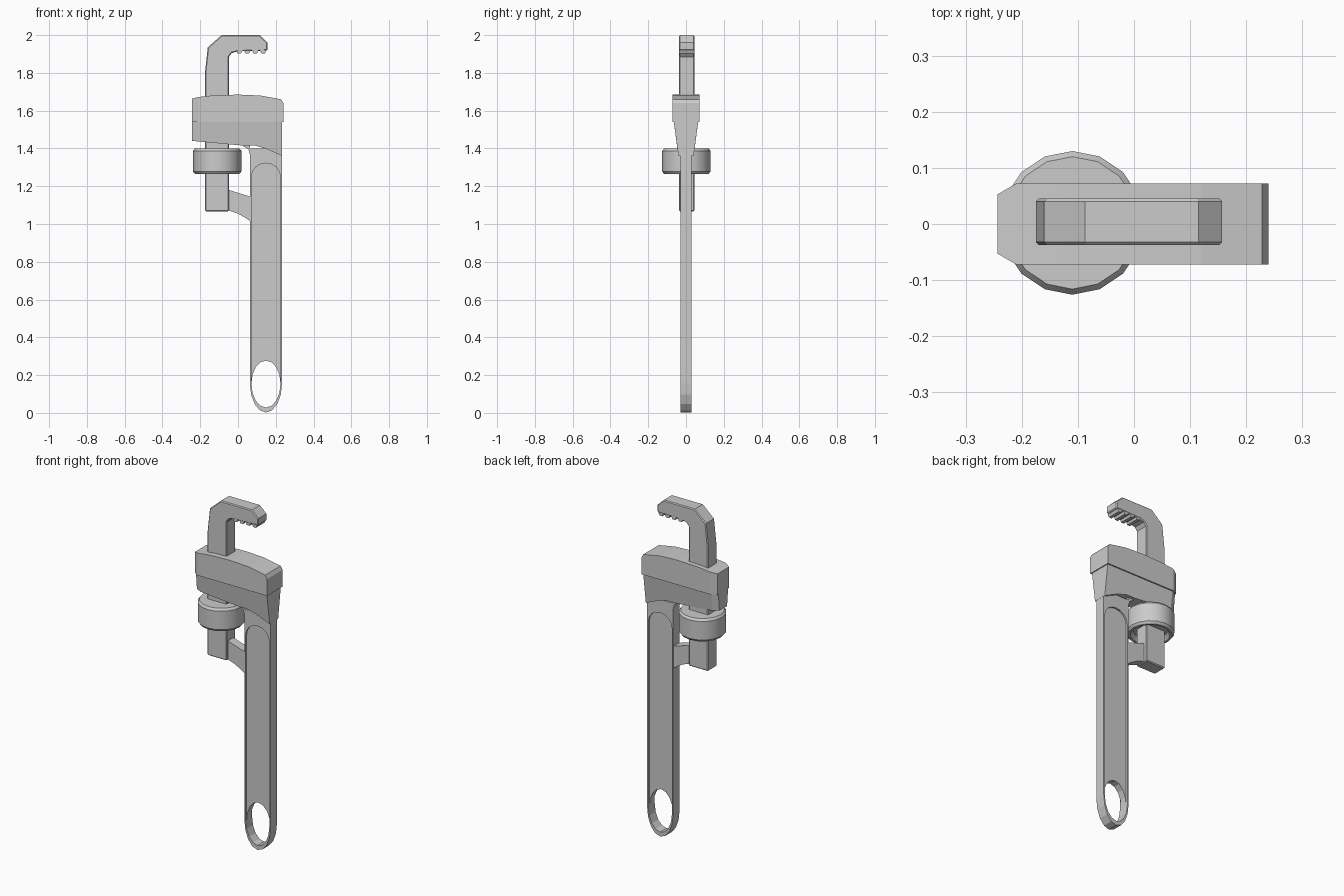
import bpy, bmesh, math
from math import sin, cos, pi

if "Cube" in bpy.data.objects:
    bpy.data.objects.remove(bpy.data.objects["Cube"])


def make(name, verts, faces):
    me = bpy.data.meshes.new(name)
    me.from_pydata(verts, [], faces)
    bm = bmesh.new()
    bm.from_mesh(me)
    bmesh.ops.recalc_face_normals(bm, faces=bm.faces)
    bm.to_mesh(me)
    bm.free()
    ob = bpy.data.objects.new(name, me)
    bpy.context.collection.objects.link(ob)
    return ob


def prism(name, pts, y0, y1):
    """Extrude an (x, z) outline between two y values."""
    n = len(pts)
    verts = [(x, y, z) for y in (y0, y1) for x, z in pts]
    faces = [list(range(n)), list(range(n, 2 * n))]
    faces += [[i, (i + 1) % n, n + (i + 1) % n, n + i] for i in range(n)]
    return make(name, verts, faces)


def columns(name, cols):
    """Loft along x; each column is (x, z low, half width low, z high, half width high)."""
    verts, faces = [], []
    for x, z0, w0, z1, w1 in cols:
        verts += [(x, -w0, z0), (x, w0, z0), (x, w1, z1), (x, -w1, z1)]
    for i in range(len(cols) - 1):
        a = 4 * i
        faces += [[a + k, a + (k + 1) % 4, a + 4 + (k + 1) % 4, a + 4 + k] for k in range(4)]
    e = len(verts) - 4
    faces += [[0, 1, 2, 3], [e, e + 1, e + 2, e + 3]]
    return make(name, verts, faces)


def ring(name, outer, inner, w):
    """Closed frame between two matched (x, z) loops, half thickness w."""
    n = len(outer)
    verts = [(x, y, z) for y in (-w, w) for loop in (outer, inner) for x, z in loop]
    faces = []
    for i in range(n):
        j = (i + 1) % n
        for a, b in ((0, n), (2 * n, 3 * n), (0, 2 * n), (n, 3 * n)):
            faces.append([a + i, a + j, b + j, b + i])
    return make(name, verts, faces)


def arc(cx, cz, rx, rz, a0, a1, n):
    return [(cx + rx * cos(a0 + (a1 - a0) * i / n), cz + rz * sin(a0 + (a1 - a0) * i / n))
            for i in range(n + 1)]


CX, N = 0.148, 8

# Handle frame, with a rounded lower end and arched upper end
outer = arc(CX, 0.155, 0.085, 0.153, pi, 2 * pi, N)
outer += [(CX + 0.085 - 0.17 * i / N, 1.40) for i in range(N + 1)]
inner_low = arc(CX, 0.155, 0.077, 0.127, pi, 2 * pi, N)
inner_top = arc(CX, 1.25, 0.077, 0.072, 0, pi, N)
ring("handle_frame", outer, inner_low + inner_top, 0.03)

# Recessed handle web, cut at the bottom by the hanging hole
hole_top = arc(CX, 0.155, 0.077, 0.122, pi, 0, N)
prism("handle_web", hole_top + inner_top, -0.02, 0.02)

# Neck fillet beside the head
prism("handle_neck", [(0.065, 1.36), (0.063, 1.45), (0.0, 1.45), (0.03, 1.41), (0.055, 1.395)],
      -0.03, 0.03)

# Head: thick upper block and tapered lower block
top = [(-0.243, 1.664, 0.053), (-0.21, 1.672, 0.072), (-0.13, 1.681, 0.072), (0.0, 1.685, 0.072),
       (0.12, 1.68, 0.072), (0.228, 1.66, 0.072), (0.24, 1.64, 0.072)]
columns("head_upper", [(x, 1.54, w, z, w) for x, z, w in top])
low = [(-0.243, 1.44, 0.7), (-0.21, 1.437, 1), (-0.05, 1.422, 1), (0.03, 1.415, 1),
       (0.09, 1.415, 1), (0.15, 1.398, 1), (0.234, 1.36, 1)]
columns("head_lower", [(x, z, s * (0.065 - 0.139 * (1.54 - z)), 1.545, s * 0.065)
                       for x, z, s in low])

# Hook jaw with its long shank
hook = prism("hook_jaw", [(-0.175, 1.067), (-0.175, 1.80), (-0.160, 1.935), (-0.087, 2.0),
                          (0.115, 2.0), (0.157, 1.96), (0.157, 1.918), (0.0, 1.914),
                          (-0.033, 1.905), (-0.048, 1.885), (-0.048, 1.067)], -0.037, 0.045)
bev = hook.modifiers.new("edge_bevel", "BEVEL")
bev.width, bev.segments = 0.005, 1
bev.limit_method, bev.angle_limit = "ANGLE", math.radians(60)

# Jaw teeth
for i in range(4):
    x = -0.01 + 0.042 * i
    prism(f"jaw_tooth_{i + 1}", [(x, 1.92), (x + 0.008, 1.902), (x + 0.026, 1.902), (x + 0.034, 1.92)],
          -0.036, 0.044)

# Adjusting nut: turned profile, 16 sides, shallow recess underneath
prof = [(0.0, 1.29), (0.09, 1.29), (0.105, 1.265), (0.118, 1.265), (0.128, 1.278),
        (0.128, 1.387), (0.118, 1.40), (0.0, 1.40)]
S = 16
nv, nf = [], []
for k in range(S):
    a = 2 * pi * k / S
    nv += [(-0.11 + r * cos(a), 0.002 + r * sin(a), z) for r, z in prof[1:-1]]
m = len(prof) - 2
for k in range(S):
    a, b = k * m, (k + 1) % S * m
    nf += [[a + i, b + i, b + i + 1, a + i + 1] for i in range(m - 1)]
nf += [[k * m for k in range(S)], [k * m + m - 1 for k in range(S)]]
nut = make("adjusting_nut", nv, nf)
bpy.context.view_layer.objects.active = nut
nut.select_set(True)
bpy.ops.object.shade_smooth_by_angle(angle=math.radians(30))

# Bracket joining the shank to the handle
prism("shank_bracket", [(-0.06, 1.184), (0.07, 1.143), (0.07, 1.012), (0.035, 1.035),
                        (0.0, 1.055), (-0.06, 1.075)], -0.026, 0.026)
